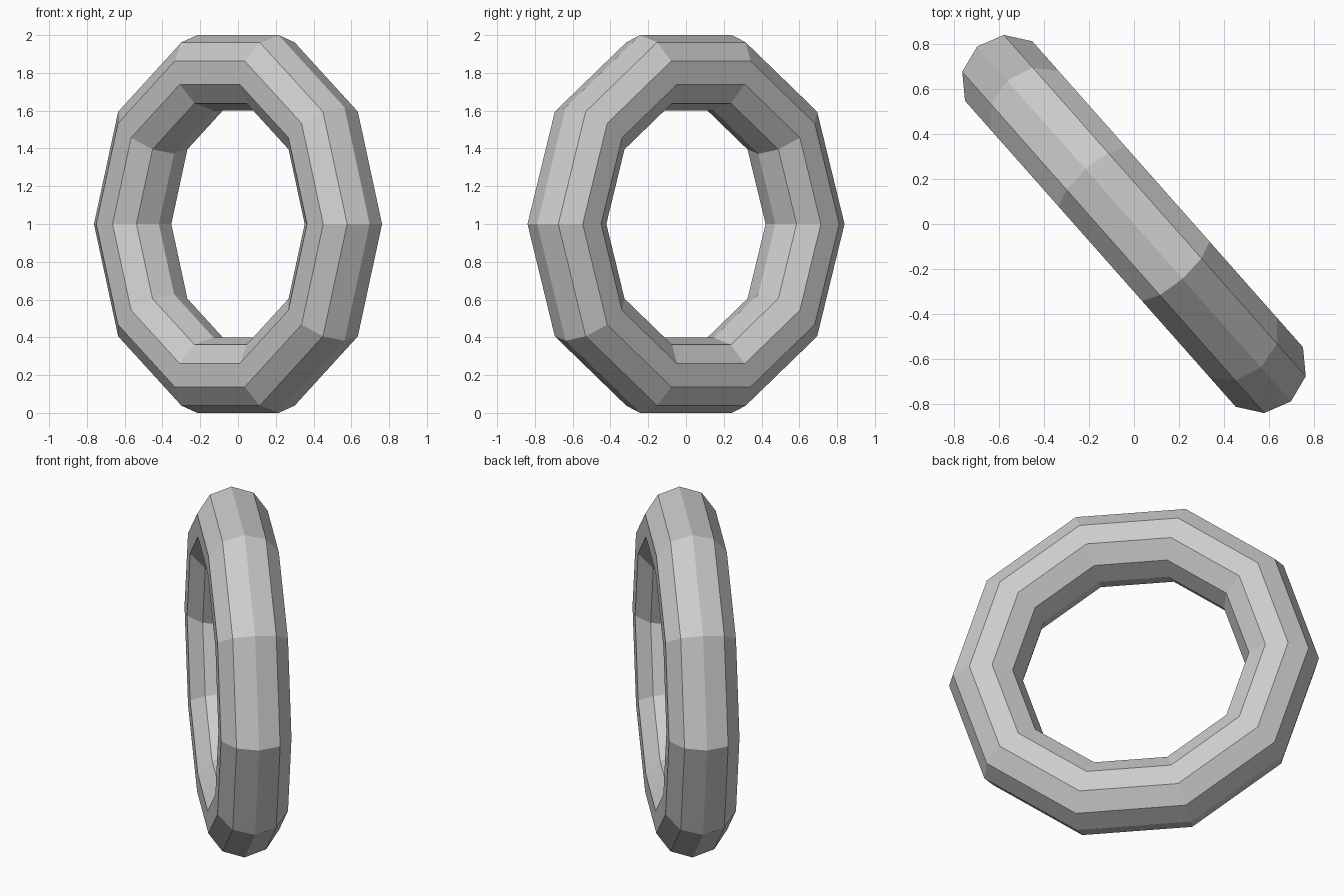
import bpy
import math

if "Cube" in bpy.data.objects:
    bpy.data.objects.remove(bpy.data.objects["Cube"])

# Low-poly ring: 10 segments around, 10-sided tube, standing upright and turned
outer, inner = 1.0515, 0.632
bpy.ops.mesh.primitive_torus_add(
    major_segments=10, minor_segments=10,
    major_radius=(outer + inner) / 2, minor_radius=(outer - inner) / 2,
    location=(0, 0, 1),
    rotation=(math.radians(90), 0, math.radians(-48.5)))
ring = bpy.context.object
ring.name = "ring"
bpy.ops.object.shade_flat()
